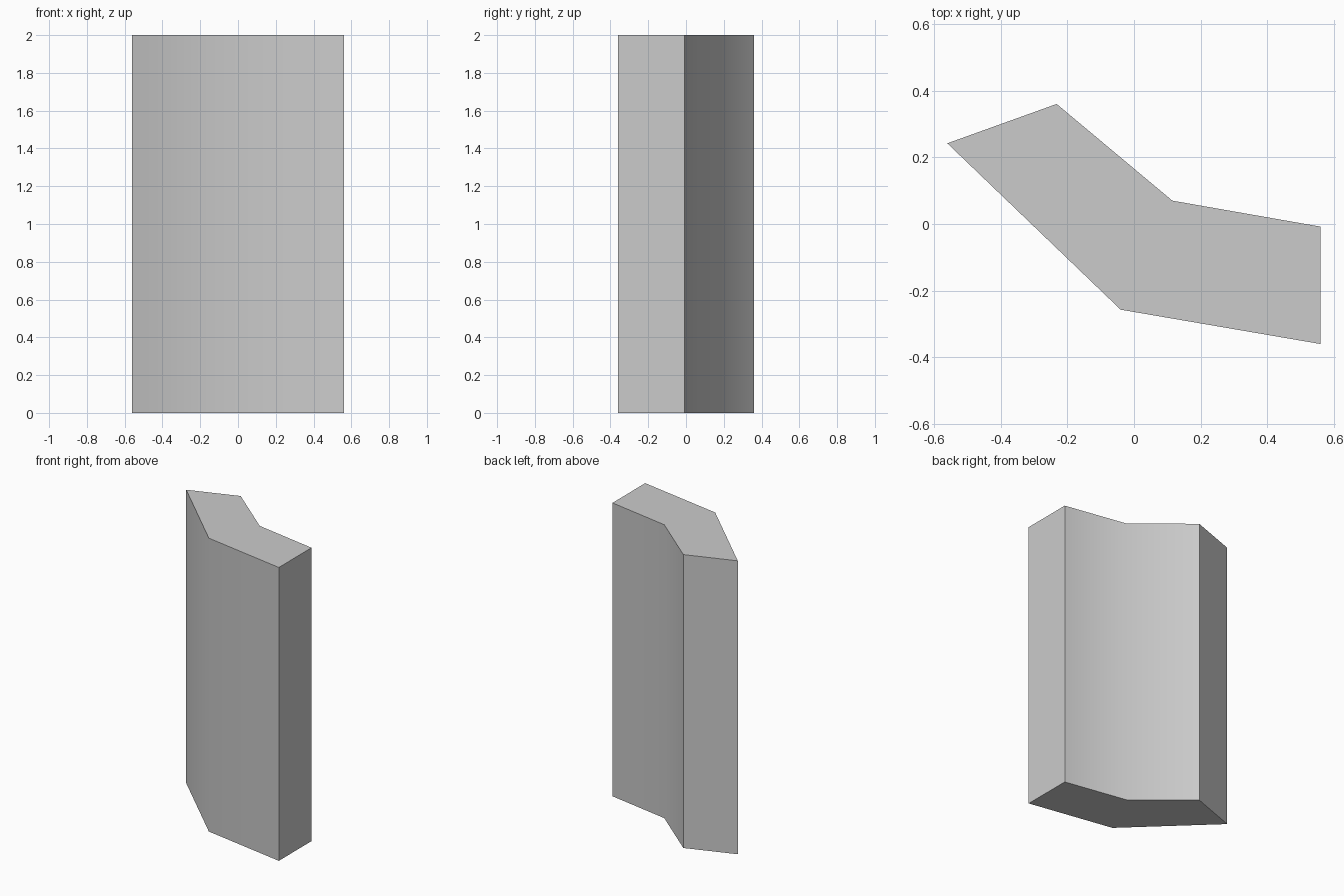
import bpy
import bmesh
import math

cube = bpy.data.objects.get("Cube")
if cube:
    bpy.data.objects.remove(cube, do_unlink=True)

HEIGHT = 2.0
# Plan of the bent slab, counter-clockwise from the front bend
PLAN = [(-0.04, -0.257), (0.56, -0.36), (0.56, -0.008),
        (0.115, 0.07), (-0.232, 0.36), (-0.56, 0.242)]

# Plain grey material
grey = bpy.data.materials.new("plain_grey")
grey.use_nodes = True
colour = (0.6, 0.6, 0.6, 1.0)
grey.diffuse_color = colour
grey.node_tree.nodes["Principled BSDF"].inputs["Base Color"].default_value = colour

# Extrude the plan upwards
bm = bmesh.new()
base = bm.faces.new([bm.verts.new((x, y, 0)) for x, y in PLAN])
top = bmesh.ops.extrude_face_region(bm, geom=[base], use_keep_orig=True)["geom"]
bmesh.ops.translate(bm, vec=(0, 0, HEIGHT),
                    verts=[v for v in top if isinstance(v, bmesh.types.BMVert)])
bmesh.ops.recalc_face_normals(bm, faces=bm.faces)
mesh = bpy.data.meshes.new("bent_wall_panel")
bm.to_mesh(mesh)
bm.free()
mesh.materials.append(grey)

panel = bpy.data.objects.new("bent_wall_panel", mesh)
bpy.context.collection.objects.link(panel)

# Smooth shading over the gentle bends, sharp at the ends
bpy.ops.object.select_all(action="DESELECT")
panel.select_set(True)
bpy.context.view_layer.objects.active = panel
bpy.ops.object.shade_smooth_by_angle(angle=math.radians(45))
